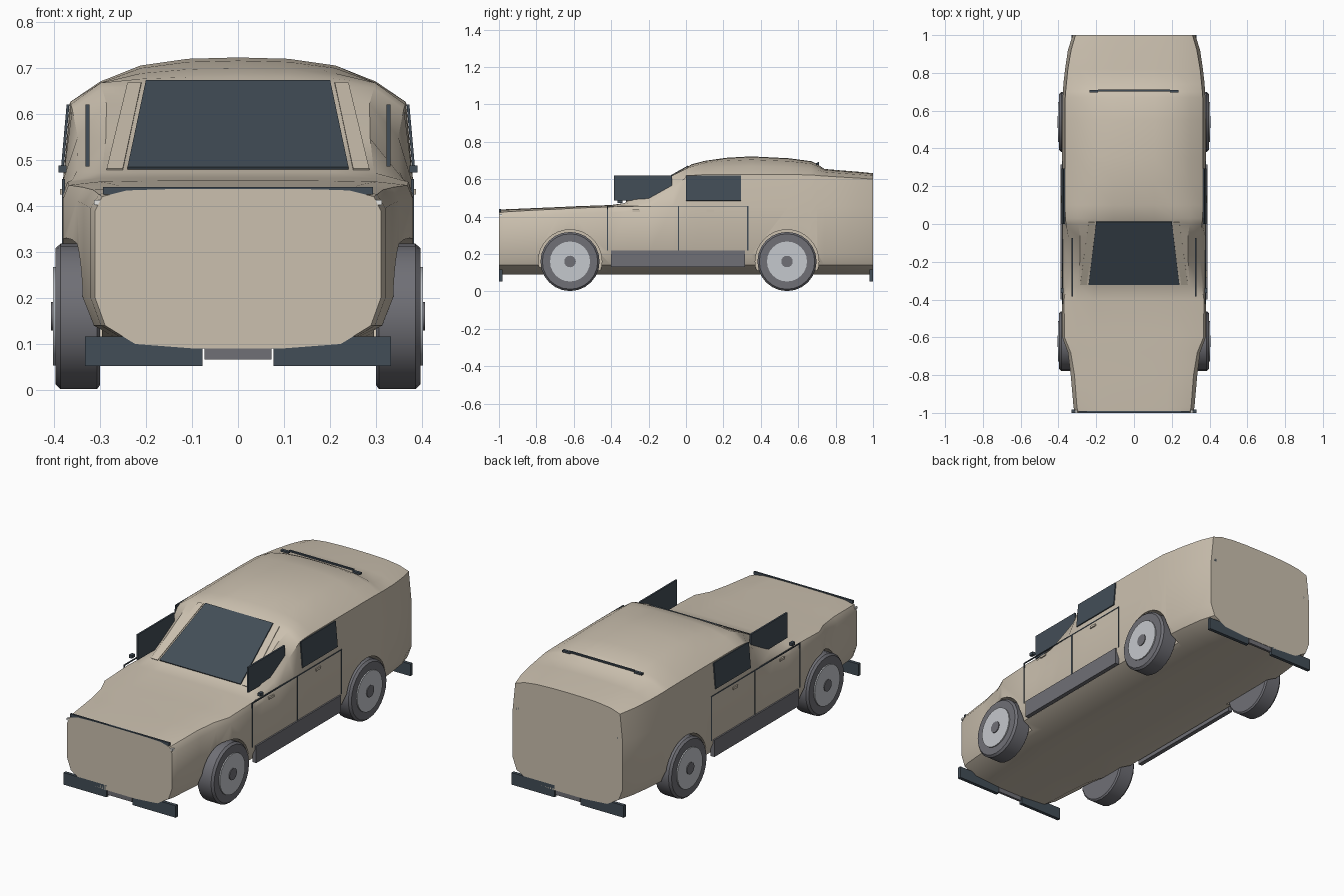
import bpy, bmesh, math
from mathutils import Vector

if "Cube" in bpy.data.objects:
    bpy.data.objects.remove(bpy.data.objects["Cube"], do_unlink=True)


def material(name, r, g, b):
    m = bpy.data.materials.new(name)
    m.use_nodes = True
    m.diffuse_color = (r, g, b, 1)
    bsdf = next(n for n in m.node_tree.nodes if n.type == 'BSDF_PRINCIPLED')
    bsdf.inputs["Base Color"].default_value = (r, g, b, 1)
    return m


BEIGE = material("beige paint", 0.60, 0.53, 0.43)
SLATE = material("dark slate glass", 0.055, 0.075, 0.095)
GREY = material("grey rubber", 0.16, 0.16, 0.18)
SILVER = material("silver", 0.56, 0.58, 0.61)
WHITE = material("white lamp", 0.8, 0.8, 0.78)


def finish(name, bm, mat, smooth=None):
    bmesh.ops.recalc_face_normals(bm, faces=bm.faces[:])
    me = bpy.data.meshes.new(name)
    bm.to_mesh(me)
    bm.free()
    ob = bpy.data.objects.new(name, me)
    bpy.context.collection.objects.link(ob)
    me.materials.append(mat)
    if smooth:
        shade(ob, smooth)
    return ob


def shade(ob, angle):
    bpy.ops.object.select_all(action='DESELECT')
    ob.select_set(True)
    bpy.context.view_layer.objects.active = ob
    bpy.ops.object.shade_smooth_by_angle(angle=math.radians(angle))


def box(name, x, y, z, mat):
    """Box given by its (low, high) range on each axis."""
    bm = bmesh.new()
    bmesh.ops.create_cube(bm, size=1)
    for v in bm.verts:
        v.co = [sum(r) / 2 + c * (r[1] - r[0]) for r, c in zip((x, y, z), v.co)]
    return finish(name, bm, mat)


def plate(name, corners, mat, thick=0.006):
    """Thin plate extruded from four corners along its normal."""
    bm = bmesh.new()
    face = bm.faces.new([bm.verts.new(c) for c in corners])
    face.normal_update()
    n = face.normal.copy()
    new = bmesh.ops.extrude_face_region(bm, geom=[face])["geom"]
    for v in new:
        if isinstance(v, bmesh.types.BMVert):
            v.co -= n * thick
    return finish(name, bm, mat)


def lathe(name, profile, centre, side, mat, segs=24):
    """Solid turned about the x axis; profile is (x, radius), side mirrors it."""
    bm = bmesh.new()
    rings = []
    for x, r in profile:
        ring = []
        for i in range(segs):
            a = 2 * math.pi * i / segs
            ring.append(bm.verts.new((side * x, centre[0] + r * math.cos(a),
                                      centre[1] + r * math.sin(a))))
        rings.append(ring)
    for a, b in zip(rings, rings[1:]):
        for i in range(segs):
            j = (i + 1) % segs
            bm.faces.new((a[i], a[j], b[j], b[i]))
    bm.faces.new(rings[0])
    bm.faces.new(rings[-1])
    return finish(name, bm, mat, 35)


# Body stations: y, half width, shoulder half width, shoulder z, top z, flatness
STATIONS = [
    (-1.0, .31, .295, .42, .437, .6), (-.97, .32, .302, .425, .439, .5),
    (-.8, .335, .315, .435, .446, .5), (-.68, .35, .335, .44, .451, .5),
    (-.6, .38, .368, .445, .455, .5), (-.4, .38, .37, .452, .462, .6),
    (-.33, .38, .36, .456, .472, 1), (-.2, .38, .35, .475, .546, 1),
    (-.07, .38, .348, .55, .621, 1), (0, .38, .36, .61, .66, .85),
    (.03, .38, .363, .62, .68, .6), (.1, .38, .365, .625, .698, .2),
    (.22, .38, .365, .625, .715, 0), (.35, .38, .365, .625, .722, 0),
    (.55, .38, .365, .625, .712, 0), (.67, .378, .364, .623, .696, 0),
    (.7, .376, .362, .62, .682, .1), (.74, .374, .358, .617, .655, .2),
    (.82, .365, .35, .612, .648, .2), (.92, .35, .333, .606, .64, .2),
    (1.0, .325, .31, .6, .632, .2)]


def half_section(w, ws, zs, zt, flat):
    pts = [(0, .09), (.3 * w, .09), (.72 * w, .1), (.93 * w, .14), (w, .2),
           (w, min(.455, zs - .03)), (ws, zs)]
    for f, h in ((.82, .46), (.58, .82), (.3, .97), (0, 1)):
        pts.append((f * ws, zs + (zt - zs) * (h + (1 - h) * flat)))
    return pts


bm = bmesh.new()
rings = []
for y, *params in STATIONS:
    half = half_section(*params)
    full = half + [(-x, z) for x, z in half[-2:0:-1]]
    rings.append([bm.verts.new((x, y, z)) for x, z in full])
for a, b in zip(rings, rings[1:]):
    for i in range(len(a)):
        j = (i + 1) % len(a)
        bm.faces.new((a[i], a[j], b[j], b[i]))
bm.faces.new(rings[0])
bm.faces.new(rings[-1])
body = finish("body", bm, BEIGE)

# Wheels and their arches
AXLES = {"front": (-.62, .16), "rear": (.54, .16)}
for end, c in AXLES.items():
    for word, s in (("left", 1), ("right", -1)):
        cutter = lathe(f"{end}_{word}_arch_cutter", [(.295, .17), (.5, .17)], c, s, BEIGE, 32)
        cutter.hide_render = True
        cutter.hide_set(True)
        mod = body.modifiers.new("arch", 'BOOLEAN')
        mod.operation, mod.solver, mod.object = 'DIFFERENCE', 'EXACT', cutter
        lathe(f"{end}_{word}_tyre", [(.3, .15), (.306, .158), (.385, .158), (.396, .148)], c, s, GREY)
        lathe(f"{end}_{word}_hub", [(.39, .107), (.402, .107)], c, s, SILVER)
        lathe(f"{end}_{word}_hub_cap", [(.4, .031), (.406, .031)], c, s, GREY, 16)
bpy.context.view_layer.objects.active = body
for mod in list(body.modifiers):
    bpy.ops.object.modifier_apply(modifier=mod.name)
for ob in [o for o in bpy.data.objects if o.name.endswith("arch_cutter")]:
    bpy.data.objects.remove(ob, do_unlink=True)
shade(body, 32)

# Windscreen and its pillars
plate("windscreen", [(-.24, -.322, .484), (.24, -.322, .484),
                     (.2, .01, .673), (-.2, .01, .673)], SLATE)

for word, s in (("left", 1), ("right", -1)):
    def rng(a, b):
        return (min(s * a, s * b), max(s * a, s * b))

    pillar = [(.25, -.322, .481), (.285, -.322, .481), (.24, .008, .668), (.21, .008, .668)]
    plate(f"{word}_pillar_trim", [(s * x, y, z) for x, y, z in pillar][::s], BEIGE, .005)
    # Side windows
    box(f"{word}_front_window", rng(.322, .331), (-.385, -.075), (.485, .62), SLATE)
    rear = [(.384, .0, .485), (.384, .295, .485), (.372, .295, .62), (.372, .0, .62)]
    plate(f"{word}_rear_window", [(s * x, y, z) for x, y, z in rear][::s], SLATE)
    # Door gaps and handles
    for i, y in enumerate((-.42, -.04, .33)):
        box(f"{word}_door_gap_{i + 1}", rng(.376, .382), (y - .003, y + .003), (.22, .457), SLATE)
    box(f"{word}_door_top_gap", rng(.376, .382), (-.42, .33), (.453, .458), SLATE)
    for end, y in (("front", -.265), ("rear", .13)):
        box(f"{word}_{end}_handle", rng(.376, .386), (y - .02, y + .02), (.425, .437), BEIGE)
    # Mirror, sill board, lamps and bumpers
    box(f"{word}_mirror", rng(.372, .39), (-.365, -.34), (.472, .488), SLATE)
    box(f"{word}_running_board", rng(.365, .388), (-.4, .315), (.13, .22), GREY)
    box(f"{word}_headlamp", rng(.292, .313), (-1.0, -.985), (.402, .413), WHITE)
    box(f"{word}_tail_lamp", rng(.29, .305), (.99, 1.0), (.46, .475), SLATE)
    box(f"{word}_front_bumper", rng(.077, .332), (-1.0, -.982), (.052, .116), SLATE)
    box(f"{word}_rear_bumper", rng(.077, .332), (.982, 1.0), (.052, .116), SLATE)

# Centre trim
box("front_centre_plate", (-.073, .073), (-.998, -.985), (.066, .091), GREY)
box("rear_centre_plate", (-.073, .073), (.985, .998), (.066, .091), GREY)
box("nose_strip", (-.293, .293), (-1.0, -.99), (.425, .441), SLATE)
box("roof_strip", (-.19, .19), (.702, .712), (.684, .692), SLATE)
for word, s in (("left", 1), ("right", -1)):
    box(f"roof_strip_{word}_end", (min(s * .19, s * .235), max(s * .19, s * .235)),
        (.695, .71), (.676, .686), SLATE)
